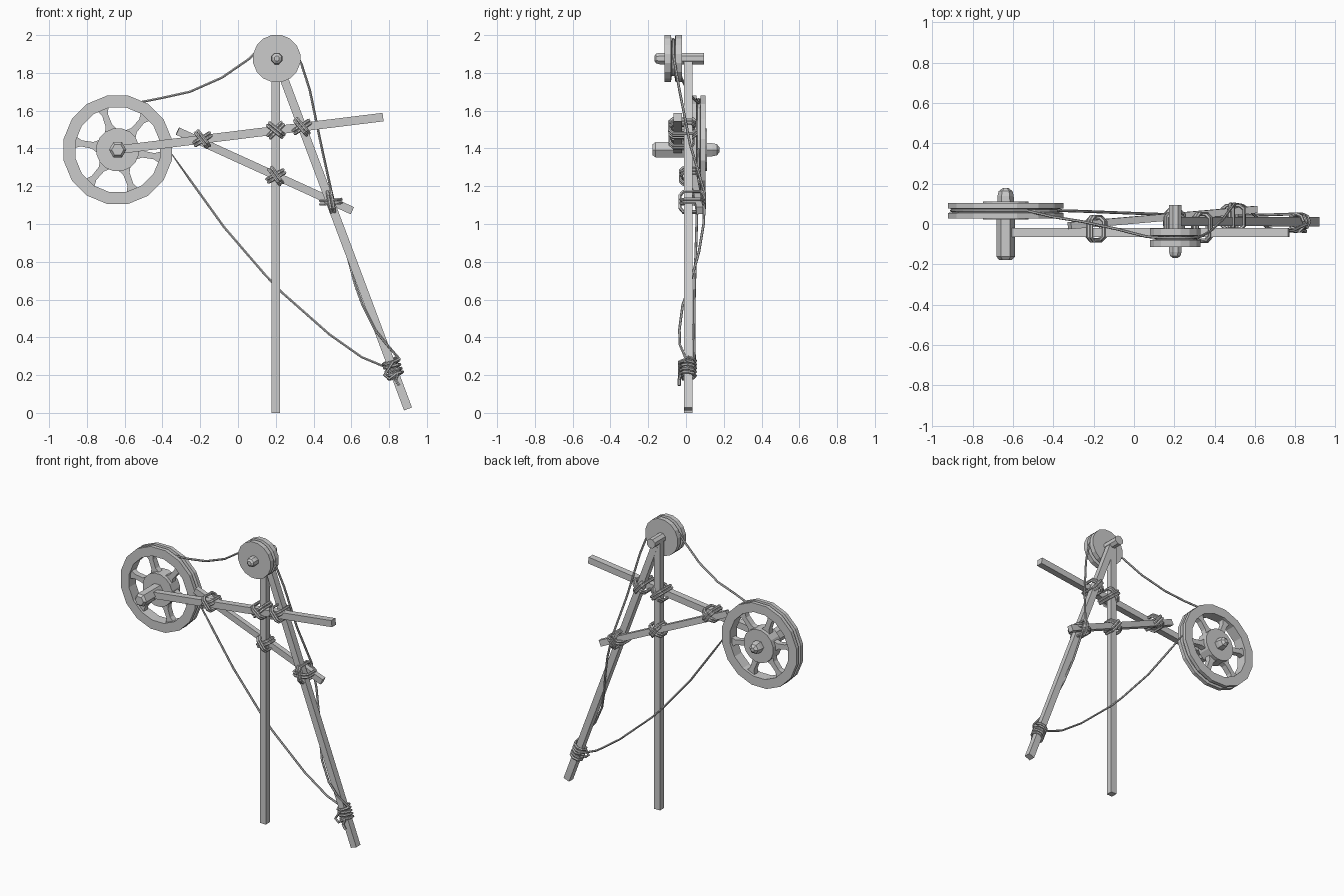
import bpy, bmesh
from math import sin, cos, pi, radians, atan2
from mathutils import Vector, Matrix

if "Cube" in bpy.data.objects:
    bpy.data.objects.remove(bpy.data.objects["Cube"])


def finish(name, bm):
    bmesh.ops.recalc_face_normals(bm, faces=bm.faces)
    me = bpy.data.meshes.new(name)
    bm.to_mesh(me)
    bm.free()
    ob = bpy.data.objects.new(name, me)
    bpy.context.collection.objects.link(ob)
    return ob


def beam(name, p, q, width=0.045, depth=0.045):
    """Square timber between two end centres."""
    p, q = Vector(p), Vector(q)
    d = (q - p).normalized()
    side = d.cross(Vector((0, 1, 0))).normalized()
    rot = Matrix((side, d.cross(side), d)).transposed().to_4x4()
    bm = bmesh.new()
    bmesh.ops.create_cube(bm, size=1, matrix=Matrix.Translation((p + q) / 2) @ rot
                          @ Matrix.Diagonal((width, depth, (q - p).length, 1)))
    return finish(name, bm)


def lathe(name, centre, profile, sides, phase=0.0, closed=False):
    """Turn an (r, y) profile about a y-direction axle at centre (x, z)."""
    bm = bmesh.new()
    rings = []
    for i in range(sides):
        a = 2 * pi * i / sides + phase
        rings.append([bm.verts.new((centre[0] + r * cos(a), y, centre[1] + r * sin(a)))
                      for r, y in profile])
    n = len(profile)
    for i in range(sides):
        a, b = rings[i], rings[(i + 1) % sides]
        for j in range(n if closed else n - 1):
            k = (j + 1) % n
            bm.faces.new((a[j], a[k], b[k], b[j]))
    if not closed:
        bm.faces.new([r[0] for r in rings])
        bm.faces.new([r[-1] for r in rings])
    return finish(name, bm)


def rope(name, paths, radius=0.007, cyclic=False):
    cu = bpy.data.curves.new(name, 'CURVE')
    cu.dimensions = '3D'
    cu.bevel_depth = radius
    cu.bevel_resolution = 1
    cu.use_fill_caps = True
    for pts in paths:
        sp = cu.splines.new('POLY')
        sp.points.add(len(pts) - 1)
        for s, p in zip(sp.points, pts):
            s.co = (*p, 1)
        sp.use_cyclic_u = cyclic
        sp.use_smooth = False
    ob = bpy.data.objects.new(name, cu)
    bpy.context.collection.objects.link(ob)
    return ob


def arc(centre, r, y, a0, a1, n):
    return [(centre[0] + r * cos(radians(a0 + (a1 - a0) * i / n)), y,
             centre[1] + r * sin(radians(a0 + (a1 - a0) * i / n))) for i in range(n + 1)]


def lashing(name, x, z, y0, y1, tilt, size=0.05):
    """Crossed double loops tying two timbers together."""
    e, s = 0.018, size
    loop = [(-s, y0 + e), (-.6 * s, y0), (.6 * s, y0), (s, y0 + e),
            (s, y1 - e), (.6 * s, y1), (-.6 * s, y1), (-s, y1 - e)]
    paths = []
    for k, ang in enumerate((tilt + 42, tilt - 42)):
        ca, sa = cos(radians(ang)), sin(radians(ang))
        for off in (-0.009, 0.009):
            lift = 0.006 * k
            paths.append([(x + t * ca - off * sa,
                           y + (-lift if y < (y0 + y1) / 2 else lift),
                           z + t * sa + off * ca) for t, y in loop])
    return rope(name, paths, 0.009, True)


BIG, SMALL = (-0.637, 1.393), (0.205, 1.876)

# Timber frame
beam("upright_post", (0.2, 0.011, 0), (0.2, 0.011, 1.89))
beam("slanted_leg", (0.9, 0.011, 0.021), (0.2, 0.012, 1.885))
beam("long_arm", (-0.62, -0.043, 1.395), (0.768, -0.043, 1.566))
beam("rear_brace", (-0.32, -0.008, 1.492), (0.604, 0.072, 1.071), 0.042, 0.035)

# Large spoked pulley: grooved rim, hub, flared spokes, axle
lathe("large_wheel_rim", BIG,
      [(.228, .028), (.292, .028), (.292, .055), (.262, .06), (.262, .073),
       (.292, .078), (.292, .104), (.228, .104)], 16, pi / 16, True)
lathe("large_wheel_hub", BIG, [(.115, .022), (.115, .112)], 16, pi / 16)
half = [(.105, .034), (.135, .018), (.195, .016), (.235, .034)]
outline = half + [(r, -w) for r, w in reversed(half)]
bm = bmesh.new()
for i in range(6):
    a = radians(50 + 60 * i)
    f = bm.faces.new([bm.verts.new((BIG[0] + r * cos(a) - w * sin(a), 0.046,
                                    BIG[1] + r * sin(a) + w * cos(a))) for r, w in outline])
    ext = bmesh.ops.extrude_face_region(bm, geom=[f], use_keep_orig=True)
    bmesh.ops.translate(bm, vec=(0, 0.04, 0),
                        verts=[v for v in ext["geom"] if isinstance(v, bmesh.types.BMVert)])
finish("large_wheel_spokes", bm)
lathe("large_wheel_axle", BIG,
      [(.032, -.178), (.046, -.162), (.046, .03), (.04, .14), (.034, .163), (.015, .178)], 6)

# Small solid pulley with groove, and its axle
lathe("small_wheel", SMALL,
      [(.127, -.113), (.127, -.08), (.095, -.075), (.095, -.061), (.127, -.056), (.127, -.022)],
      16, pi / 16)
lathe("small_wheel_axle", SMALL,
      [(.014, -.168), (.028, -.158), (.033, -.14), (.033, .095)], 8, pi / 8)

# Lashings at the timber crossings
lashing("lashing_arm_brace", -0.188, 1.449, -0.078, 0.03, -10)
lashing("lashing_arm_post", 0.2, 1.497, -0.08, 0.046, 3)
lashing("lashing_arm_leg", 0.338, 1.514, -0.08, 0.046, -8)
lashing("lashing_brace_post", 0.2, 1.254, -0.024, 0.065, -12)
lashing("lashing_brace_leg", 0.492, 1.118, -0.026, 0.092, -38, 0.055)

# Long rope: up from the leg, round the large wheel, over the small wheel, back to the leg
lower = [(.80, .05, .235), (.655, .045, .295), (.485, .042, .415), (.23, .045, .64),
         (.14, .048, .735), (-.075, .056, .985), (-.255, .063, 1.235)]
upper = [(-.40, .035, 1.668), (-.255, .012, 1.70), (-.085, -.025, 1.775), (.06, -.062, 1.875)]
drop = [(.335, -.06, 1.85), (.38, -.035, 1.71), (.44, .022, 1.42), (.497, .1, 1.16),
        (.54, .093, 1.0), (.575, .068, .85), (.62, .02, .68), (.66, -.018, .57),
        (.725, -.035, .44), (.79, -.032, .36), (.855, .0, .285)]
rope("hauling_rope", [lower + arc(BIG, .27, .0665, 0, -293, 20) + upper
                      + arc(SMALL, .104, -.068, 145, 15, 8) + drop])

# Rope coiled and tied around the lower leg
axis = Vector((0.352, 0, -0.936))
side = Vector((0.936, 0, 0.352))
start = Vector((0.803, 0.011, 0.281))
coil = [start + axis * (0.021 * i / 8) + side * (0.041 * cos(i * pi / 4))
        + Vector((0, 0.039 * sin(i * pi / 4), 0)) for i in range(38)]
tail = [(.845, -.03, .20), (.835, -.036, .175), (.853, -.036, .145)]
rope("leg_coil", [coil + tail,
                  [(.855, 0, .285), (.82, -.036, .27), (.775, -.034, .20), (.80, -.036, .18),
                   (.835, -.034, .205)]], 0.0085)
